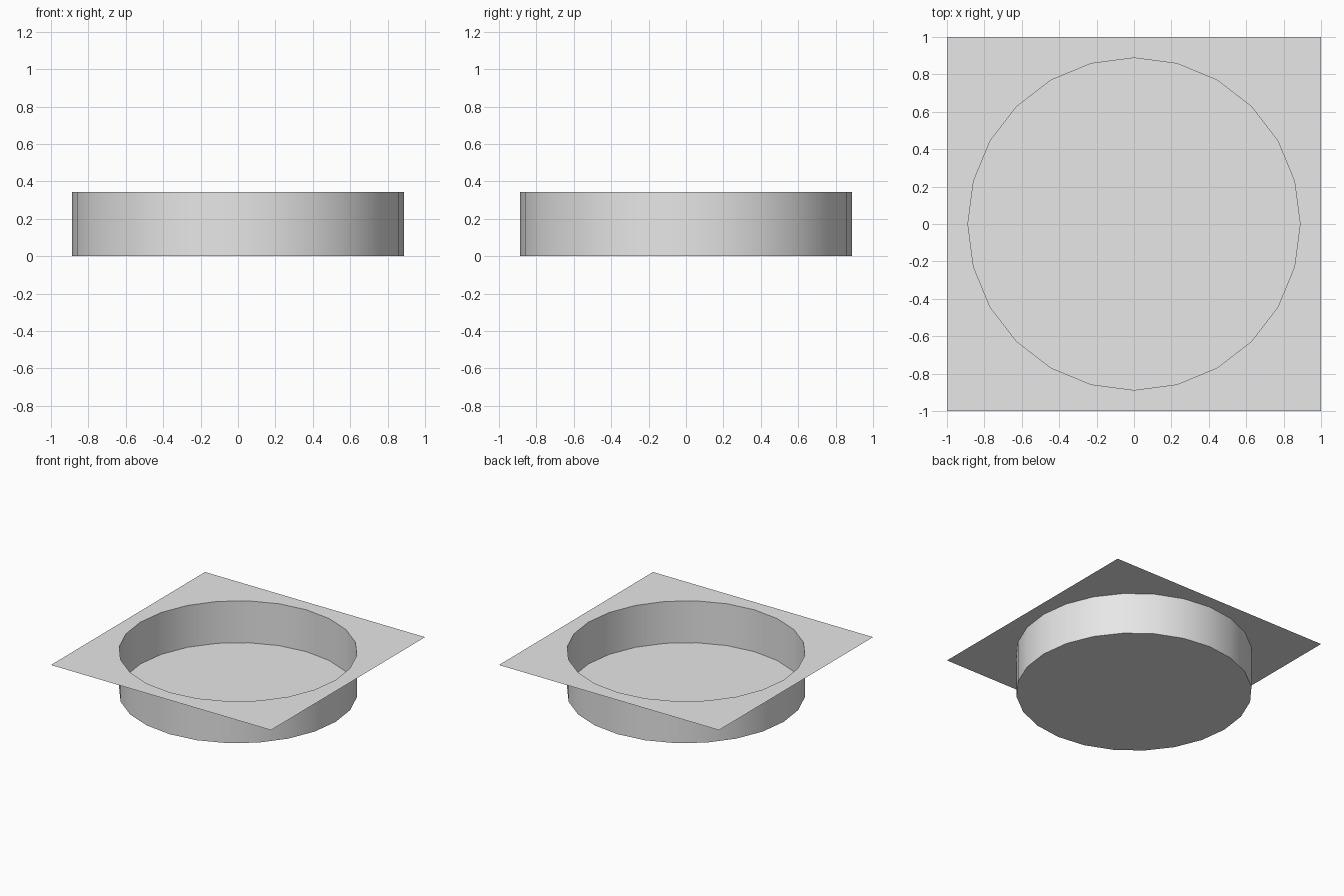
import bpy, bmesh, math

if "Cube" in bpy.data.objects:
    bpy.data.objects.remove(bpy.data.objects["Cube"], do_unlink=True)

SIDES, RADIUS, HEIGHT, HALF = 24, 0.888, 0.344, 1.0

grey = bpy.data.materials.new("light_grey")
grey.use_nodes = True
grey.diffuse_color = (0.8, 0.8, 0.8, 1)
grey.node_tree.nodes["Principled BSDF"].inputs["Base Color"].default_value = grey.diffuse_color

directions = [(math.cos(a), math.sin(a))
              for a in (2 * math.pi * i / SIDES for i in range(SIDES))]


def ring(bm, z, square=False):
    """A loop of vertices, round or pushed out to the square outline."""
    verts = []
    for c, s in directions:
        r = HALF / max(abs(c), abs(s)) if square else RADIUS
        verts.append(bm.verts.new((c * r, s * r, z)))
    return verts


def bridge(bm, outer, inner):
    for i in range(SIDES):
        j = (i + 1) % SIDES
        bm.faces.new((outer[i], outer[j], inner[j], inner[i]))


def finish(bm, name):
    mesh = bpy.data.meshes.new(name)
    bm.to_mesh(mesh)
    bm.free()
    mesh.materials.append(grey)
    obj = bpy.data.objects.new(name, mesh)
    bpy.context.collection.objects.link(obj)
    return obj


# Square rim sheet with the round opening
bm = bmesh.new()
bridge(bm, ring(bm, HEIGHT, square=True), ring(bm, HEIGHT))
finish(bm, "square_rim")

# Open round basin: thin wall and floor
bm = bmesh.new()
top, bottom = ring(bm, HEIGHT), ring(bm, 0)
bridge(bm, top, bottom)
bm.faces.new(bottom)
basin = finish(bm, "round_basin")

# Smooth wall, sharp floor edge
bpy.ops.object.select_all(action="DESELECT")
basin.select_set(True)
bpy.context.view_layer.objects.active = basin
bpy.ops.object.shade_smooth_by_angle(angle=math.radians(30))
